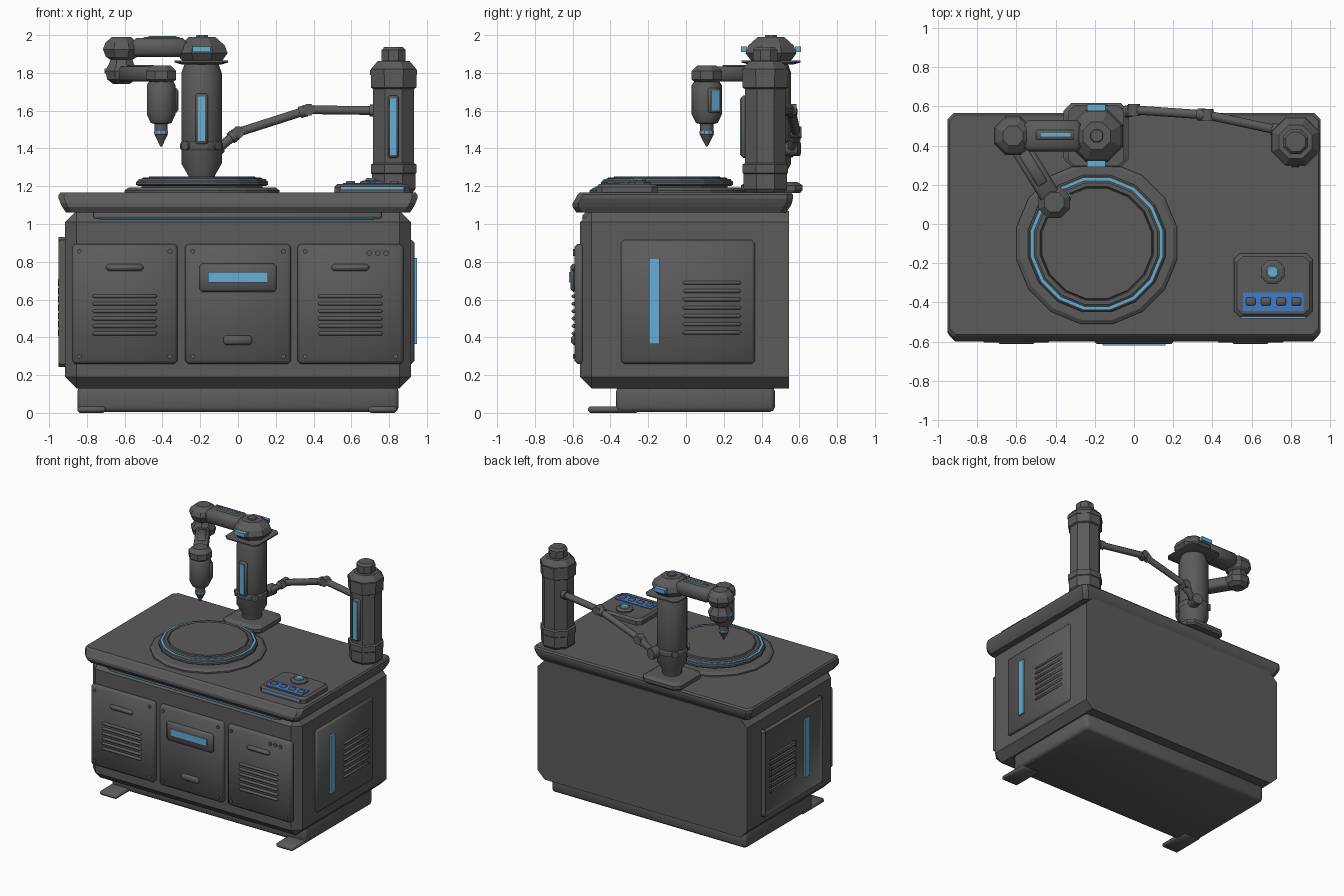
import bpy, bmesh, math
from math import pi, cos, sin, radians
from mathutils import Vector, Matrix

cube = bpy.data.objects.get("Cube")
if cube:
    bpy.data.objects.remove(cube, do_unlink=True)


def material(name, rgb):
    m = bpy.data.materials.new(name)
    m.use_nodes = True
    m.diffuse_color = (*rgb, 1)
    m.node_tree.nodes["Principled BSDF"].inputs["Base Color"].default_value = (*rgb, 1)
    return m


GREY = material("dark grey metal", (0.105, 0.105, 0.105))
GLOW = material("light blue glow", (0.14, 0.42, 0.66))
PAD = material("deep blue keypad", (0.05, 0.2, 0.6))


def finish(name, bm, mat, smooth=32, matrix=None):
    if matrix is not None:
        bm.transform(matrix)
    bmesh.ops.recalc_face_normals(bm, faces=bm.faces)
    mesh = bpy.data.meshes.new(name)
    bm.to_mesh(mesh)
    bm.free()
    mesh.materials.append(mat)
    ob = bpy.data.objects.new(name, mesh)
    bpy.context.collection.objects.link(ob)
    if smooth:
        bpy.ops.object.select_all(action='DESELECT')
        ob.select_set(True)
        bpy.context.view_layer.objects.active = ob
        bpy.ops.object.shade_smooth_by_angle(angle=radians(smooth))
    return ob


def box(name, xs, ys, zs, mat=GREY, bevel=0.0, matrix=None, seg=1):
    """Box spanning three (low, high) ranges, with bevelled edges."""
    bm = bmesh.new()
    bmesh.ops.create_cube(bm, size=1)
    for v in bm.verts:
        v.co = [r[0] + (c + 0.5) * (r[1] - r[0]) for c, r in zip(v.co, (xs, ys, zs))]
    if bevel:
        bmesh.ops.bevel(bm, geom=bm.edges[:], offset=bevel, segments=seg,
                        affect='EDGES', profile=0.5, clamp_overlap=True)
    return finish(name, bm, mat, 50 if bevel else 0, matrix)


def stack(name, rings, mat=GREY, smooth=0, matrix=None):
    """Skin a list of equal-length point rings and cap both ends."""
    bm = bmesh.new()
    loops = [[bm.verts.new(p) for p in ring] for ring in rings]
    n = len(loops[0])
    for a, b in zip(loops, loops[1:]):
        for i in range(n):
            bm.faces.new((a[i], a[(i + 1) % n], b[(i + 1) % n], b[i]))
    bm.faces.new(loops[0][::-1])
    bm.faces.new(loops[-1])
    return finish(name, bm, mat, smooth, matrix)


def lathe(name, profile, at=(0, 0, 0), sides=8, mat=GREY, smooth=0, matrix=None):
    """Turn (radius, height) points about an upright axis, flats facing the axes."""
    k = 1 / cos(pi / sides)
    rings = [[(r * k * cos((i + .5) * 2 * pi / sides), r * k * sin((i + .5) * 2 * pi / sides), z)
              for i in range(sides)] for r, z in profile]
    return stack(name, rings, mat, smooth, matrix if matrix is not None else Matrix.Translation(at))


def slab(name, layers, mat=GREY):
    """Stack of rectangles with cut corners: (z, x0, x1, y0, y1, cut)."""
    rings = []
    for z, x0, x1, y0, y1, c in layers:
        rings.append([(x0 + c, y0, z), (x1 - c, y0, z), (x1, y0 + c, z), (x1, y1 - c, z),
                      (x1 - c, y1, z), (x0 + c, y1, z), (x0, y1 - c, z), (x0, y0 + c, z)])
    return stack(name, rings, mat)


def along(p, q, axis, up):
    d = Vector(q) - Vector(p)
    return Matrix.Translation(p) @ d.to_track_quat(axis, up).to_matrix().to_4x4(), d.length


def rod(name, p, q, r, sides=8, mat=GREY):
    m, length = along(p, q, 'Z', 'Y')
    return lathe(name, [(r, 0), (r, length)], sides=sides, mat=mat, matrix=m, smooth=50)


# Plinth and feet
box("plinth", (-.85, .85), (-.37, .47), (.005, .14), bevel=.025, seg=2)
for side, a in (("right", -.85), ("left", .69)):
    box(side + "_foot", (a, a + .15), (-.52, -.25), (0, .035), bevel=.012)

# Cabinet: wide chamfers everywhere except around the back
bm = bmesh.new()
bmesh.ops.create_cube(bm, size=1)
for v in bm.verts:
    v.co = (v.co.x * 1.83, -.0075 + v.co.y * 1.105, .6 + v.co.z * .94)
wide = [e for e in bm.edges if any(v.co.y < 0 for v in e.verts)]
bmesh.ops.bevel(bm, geom=wide, offset=.06, segments=1, affect='EDGES', profile=.5)
finish("cabinet", bm, GREY, 30)

# Worktop with a flared lip
slab("worktop", [(1.06, -.91, .91, -.58, .53, .03), (1.09, -.93, .93, -.6, .55, .03),
                 (1.11, -.94, .94, -.6, .56, .03), (1.135, -.95, .95, -.585, .566, .03),
                 (1.155, -.95, .95, -.575, .566, .03), (1.167, -.94, .94, -.563, .556, .03)])

# Light strip on the sloping front edge
tilt = Matrix.Translation((0, -.522, 1.03)) @ Matrix.Rotation(radians(45), 4, 'X')
box("strip_housing", (-.765, .76), (-.015, .03), (-.035, .03), bevel=.008, matrix=tilt)
box("light_strip", (-.73, .72), (-.022, .01), (-.005, .022), GLOW, matrix=tilt)


def screw(name, x, z, y=-.59, r=.012):
    rod(name, (x, y + .01, z), (x, y - .008, z), r)


# Three front doors
for label, mid in (("right", -.6), ("middle", 0), ("left", .595)):
    box(label + "_door", (mid - .28, mid + .28), (-.59, -.54), (.26, .895), bevel=.016)
    for dx in (-.24, .24):
        for z in (.3, .855):
            if label != "left" or dx < 0 or z < .5:
                screw(label + "_door_screw", mid + dx, z)
    if label == "middle":
        box("screen_frame", (-.205, .205), (-.612, -.58), (.64, .79), bevel=.015)
        box("screen", (-.16, .16), (-.62, -.6), (.69, .745), GLOW)
        box("drawer_pull", (-.078, .075), (-.608, -.58), (.36, .41), bevel=.012)
    else:
        box(label + "_door_pull", (mid - .1, mid + .1), (-.612, -.58), (.75, .788), bevel=.014)
        for i in range(6):
            z = .42 + i * .0395
            box(label + "_door_slat", (mid - .17, mid + .17), (-.605, -.58), (z - .01, z + .01), bevel=.007)
for i in range(3):
    screw("indicator", .695 + i * .045, .845, r=.014)

# Side panels with a light bar and vents
for label, s in (("right", -1), ("left", 1)):
    box(label + "_side_panel", (s * .88, s * .935), (-.345, .365), (.26, .915), bevel=.016)
    box(label + "_light_bar", (s * .92, s * .948), (-.195, -.14), (.365, .82), GLOW)
    for i in range(7):
        z = .425 + i * .044
        box(label + "_side_slat", (s * .92, s * .945), (-.015, .29), (z - .01, z + .01), bevel=.007)

# Turntable
hub = (-.19, -.1, 0)
lathe("turntable_base", [(.41, 1.16), (.41, 1.178), (.39, 1.192), (.32, 1.194), (.32, 1.21)], hub, 16)
lathe("turntable_rim", [(.335, 1.2), (.35, 1.208), (.35, 1.222), (.342, 1.23)], hub, 16)
lathe("turntable_glow", [(.338, 1.22), (.338, 1.238)], hub, 16, GLOW)
lathe("turntable_plate", [(.32, 1.22), (.32, 1.24), (.31, 1.247), (.29, 1.247),
                          (.285, 1.24), (.28, 1.252)], hub, 16)

# Control panel
slab("control_panel", [(1.16, .51, .91, -.475, -.15, .03), (1.195, .51, .91, -.475, -.15, .03),
                       (1.212, .525, .895, -.46, -.165, .03)])
box("panel_light", (.545, .875), (-.482, -.46), (1.185, 1.198), GLOW)
box("keypad", (.555, .865), (-.445, -.35), (1.2, 1.218), PAD)
for i in range(4):
    x = .595 + i * .078
    box("key", (x - .024, x + .024), (-.415, -.375), (1.21, 1.228), bevel=.005)
knob = (.707, -.245, 0)
lathe("knob_collar", [(.06, 1.2), (.06, 1.222), (.045, 1.23)], knob)
lathe("knob", [(.032, 1.22), (.032, 1.237), (.025, 1.243)], knob, 8, GLOW)

# Canister
tank = (.824, .42, 0)
lathe("canister", [(.1, 1.165), (.115, 1.185), (.115, 1.265), (.12, 1.27), (.12, 1.315), (.108, 1.322),
                   (.108, 1.715), (.12, 1.722), (.12, 1.82), (.085, 1.862)], tank)
lathe("canister_band", [(.124, 1.79), (.124, 1.815)], tank)
lathe("canister_cap", [(.055, 1.85), (.064, 1.868), (.064, 1.92), (.05, 1.936)], tank)
box("canister_light_frame", (.793, .851), (.292, .34), (1.35, 1.68), bevel=.01)
box("canister_light", (.803, .841), (.285, .31), (1.365, 1.665), GLOW)

# Arm pillar
post = (-.193, .45, 0)
slab("pillar_base", [(1.165, -.35, -.035, .305, .605, .04), (1.18, -.36, -.027, .292, .617, .04),
                     (1.205, -.36, -.027, .292, .617, .04), (1.222, -.33, -.055, .32, .59, .04)])
lathe("pillar", [(.07, 1.2), (.07, 1.255), (.107, 1.32), (.107, 1.8), (.085, 1.86)], post, 12, smooth=40)
lathe("pillar_band", [(.107, 1.39), (.113, 1.4), (.113, 1.425), (.107, 1.435)], post, 12)
for a in (45, 135, 225, 315):
    d = Vector((cos(radians(a)), sin(radians(a)), 0))
    p = Vector(post) + Vector((0, 0, 1.415))
    rod("pillar_bolt", p + d * .09, p + d * .125, .024)
box("pillar_light_frame", (-.226, -.16), (.33, .37), (1.42, 1.69), bevel=.01)
box("pillar_light", (-.212, -.174), (.323, .345), (1.44, 1.675), GLOW)

# Shoulder
slab("shoulder_plate", [(1.845, -.3, -.085, .33, .57, .03), (1.855, -.335, -.052, .295, .605, .03),
                        (1.865, -.335, -.052, .295, .605, .03)])
lathe("shoulder", [(.1, 1.86), (.112, 1.872), (.135, 1.905), (.12, 1.945), (.07, 1.99)],
      (-.19, .45, 0))
lathe("shoulder_cap", [(.035, 1.98), (.03, 2.0)], (-.19, .45, 0))
for y in (.307, .593):
    box("shoulder_light", (-.24, -.145), (y - .016, y + .016), (1.91, 1.94), GLOW)

# Upper arm and elbow
box("upper_arm", (-.56, -.27), (.37, .53), (1.885, 1.985), bevel=.022)
box("arm_light_frame", (-.5, -.305), (.43, .48), (1.97, 1.991), bevel=.006)
box("arm_light", (-.475, -.325), (.446, .464), (1.985, 1.996), GLOW)
elbow = (-.617, .45, 0)
lathe("elbow_upper", [(.06, 1.87), (.082, 1.885), (.098, 1.925), (.085, 1.96), (.05, 1.99)], elbow)
lathe("elbow_lower", [(.045, 1.742), (.075, 1.765), (.086, 1.81), (.065, 1.85), (.055, 1.88)], elbow)
box("elbow_light", (-.706, -.68), (.42, .48), (1.797, 1.823), GLOW)

# Forearm
head = (-.407, .11, 0)
turn, reach = along((elbow[0], elbow[1], 1.795), (head[0], head[1], 1.795), 'X', 'Z')
box("forearm", (.03, reach), (-.052, .052), (-.04, .04), bevel=.014, matrix=turn)
box("forearm_plate", (.1, reach - .11), (-.028, .028), (.03, .047), bevel=.006, matrix=turn)

# Tool head
lathe("wrist", [(.055, 1.745), (.08, 1.765), (.08, 1.81), (.05, 1.84)], head)
lathe("tool_body", [(.06, 1.76), (.076, 1.735), (.076, 1.58), (.055, 1.535), (.035, 1.53), (.035, 1.48)],
      head, 10, smooth=40)
lathe("tool_glow", [(.037, 1.492), (.037, 1.48)], head, 10, GLOW)
lathe("nozzle", [(.032, 1.485), (.036, 1.475), (.004, 1.41)], head, 10)
box("tool_light_frame", (-.035, .035), (.06, .084), (1.59, 1.72), bevel=.006,
    matrix=Matrix.Translation(head) @ turn.to_3x3().to_4x4())
box("tool_light", (-.027, .027), (.07, .09), (1.602, 1.708), GLOW,
    matrix=Matrix.Translation(head) @ turn.to_3x3().to_4x4())

# Feed pipe with collars at its joints
path = [Vector(p) for p in ((-.14, .55, 1.37), (0, .582, 1.485), (.375, .556, 1.605), (.75, .475, 1.6))]
for p, q in zip(path, path[1:]):
    d = (q - p).normalized()
    rod("feed_pipe", p, q, .023)
    rod("pipe_collar", q - d * .05, q - d * .015, .031)
for p in path[1:3]:
    rod("pipe_joint", p - Vector((0, .03, 0)), p + Vector((0, .03, 0)), .031)
rod("pipe_socket", (-.13, .52, 1.4), (-.11, .6, 1.4), .04)
